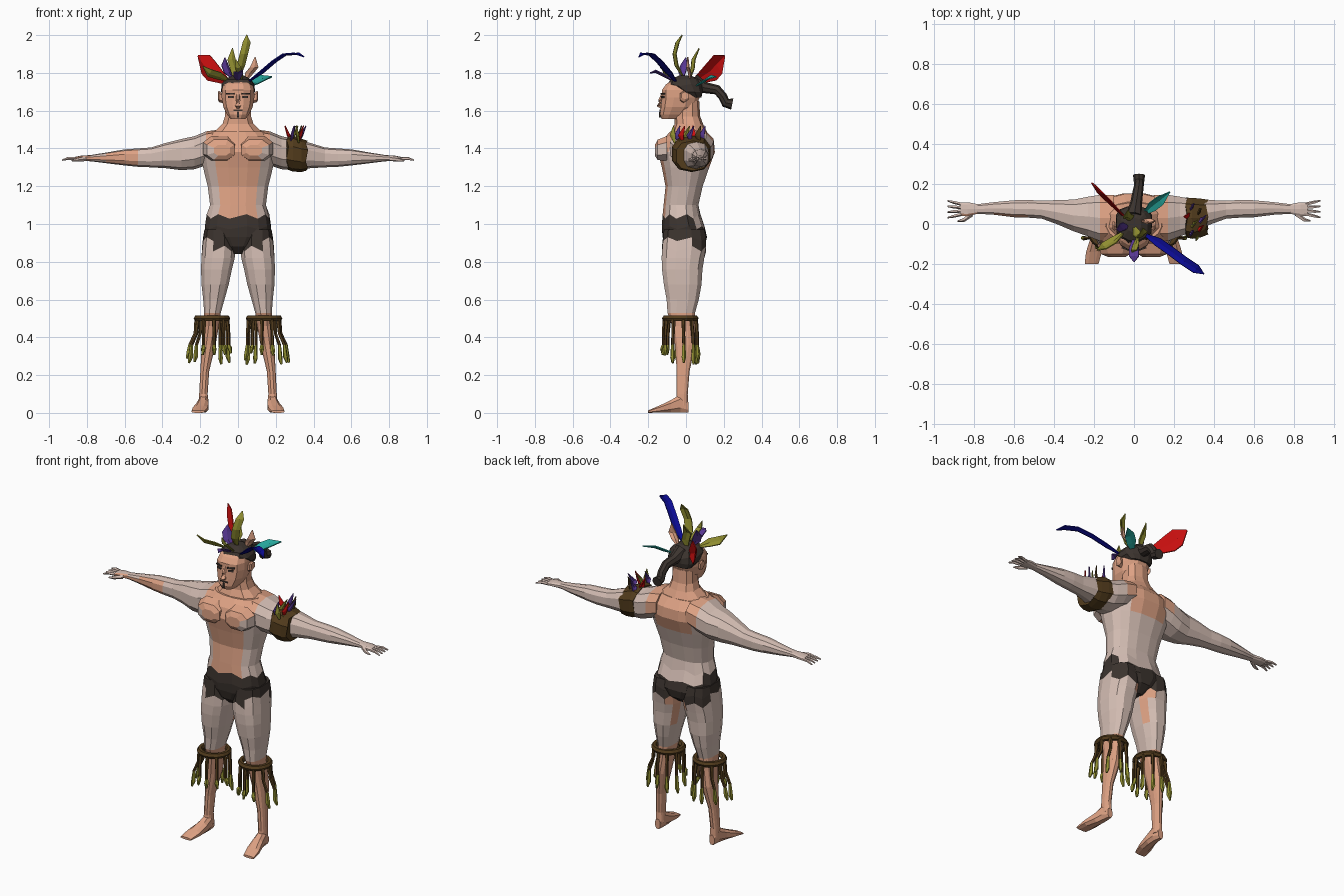
import bpy, bmesh, math, random
from mathutils import Vector

random.seed(4)
if "Cube" in bpy.data.objects:
    bpy.data.objects.remove(bpy.data.objects["Cube"])

COLOURS = {
    "pale_skin": (.67, .52, .46), "tan_skin": (.73, .36, .23), "dark_cloth": (.045, .034, .028),
    "brown_leather": (.085, .045, .012), "olive": (.28, .27, .03), "blue": (.003, .003, .27),
    "red": (.6, .005, .005), "purple": (.1, .04, .3), "teal": (.02, .38, .33),
}
MATS = {}
for key, rgb in COLOURS.items():
    m = bpy.data.materials.new(key)
    m.use_nodes = True
    m.diffuse_color = (*rgb, 1)
    m.node_tree.nodes["Principled BSDF"].inputs["Base Color"].default_value = (*rgb, 1)
    MATS[key] = m


def finish(name, bm, rule):
    """Make an object; rule is a colour name or a function of the face centre."""
    bmesh.ops.recalc_face_normals(bm, faces=bm.faces[:])
    me = bpy.data.meshes.new(name)
    slots = []
    for f in bm.faces:
        colour = rule(f.calc_center_median()) if callable(rule) else rule
        if colour not in slots:
            slots.append(colour)
            me.materials.append(MATS[colour])
        f.material_index = slots.index(colour)
    bm.to_mesh(me)
    bm.free()
    ob = bpy.data.objects.new(name, me)
    bpy.context.collection.objects.link(ob)
    return ob


def skin_rings(name, rings, rule):
    """Bridge rings of points into a closed skin."""
    bm = bmesh.new()
    loops = [[bm.verts.new(p) for p in r] for r in rings]
    n = len(loops[0])
    for a, b in zip(loops, loops[1:]):
        for i in range(n):
            j = (i + 1) % n
            bm.faces.new((a[i], a[j], b[j], b[i]))
    bm.faces.new(loops[0])
    bm.faces.new(loops[-1])
    return finish(name, bm, rule)


def loft(name, sections, rule, axis="z", side=1, n=12, jag={}):
    """Sections are (position, a0, a1, b0, b1): rounded boxes across an axis."""
    rings = []
    for k, (t, a0, a1, b0, b1) in enumerate(sections):
        ring = []
        for i in range(n):
            ang = 2 * math.pi * (i + .5) / n
            c, s = math.cos(ang), math.sin(ang)
            a = (a0 + a1) / 2 + (a1 - a0) / 2 * math.copysign(abs(c) ** .8, c)
            b = (b0 + b1) / 2 + (b1 - b0) / 2 * math.copysign(abs(s) ** .8, s)
            q = t + jag.get(k, 0) * (-1) ** i
            x, y, z = {"z": (a, b, q), "x": (q, a, b), "y": (a, q, b)}[axis]
            ring.append((x * side, y, z))
        rings.append(ring)
    return skin_rings(name, rings, rule)


def tube(name, pts, radii, rule, n=6):
    pts = [Vector(p) for p in pts]
    rings = []
    for k, p in enumerate(pts):
        d = pts[min(k + 1, len(pts) - 1)] - pts[max(k - 1, 0)]
        q = d.to_track_quat("Z", "Y")
        rings.append([p + q @ Vector((math.cos(a), math.sin(a), 0)) * radii[k]
                      for a in (2 * math.pi * i / n for i in range(n))])
    return skin_rings(name, rings, rule)


def feather(name, pts, width, across, colour):
    """A ridged blade that follows the points and narrows at both ends."""
    bm = bmesh.new()
    pts = [Vector(p) for p in pts]
    across = Vector(across).normalized()
    last, rows = len(pts) - 1, []
    for k, p in enumerate(pts):
        w = width / 2 * (.25 if k == 0 else .06 if k == last else 1)
        d = pts[min(k + 1, last)] - pts[max(k - 1, 0)]
        ridge = across.cross(d).normalized() * w * .3
        rows.append([bm.verts.new(v) for v in (p - across * w, p + ridge, p + across * w)])
    for a, b in zip(rows, rows[1:]):
        for i in (0, 1):
            bm.faces.new((a[i], a[i + 1], b[i + 1], b[i]))
    ob = finish(name, bm, colour)
    mod = ob.modifiers.new("thickness", "SOLIDIFY")
    mod.thickness = .006
    mod.offset = 0


def plate(name, centre, size, turn, colour):
    bpy.ops.mesh.primitive_cube_add(size=1, location=centre, rotation=(0, 0, turn))
    ob = bpy.context.object
    ob.name, ob.scale = name, size
    ob.data.materials.append(MATS[colour])


# Torso with trunks
def torso_colour(c):
    x = abs(c.x)
    if c.z < (1.04 if c.y < .04 else 1.0):
        return "dark_cloth"
    front = c.y < 0 and x < (.1 if c.z > 1.25 else .085)
    back = c.y > 0 and x < .11 and c.z > 1.25
    return "tan_skin" if front or back or (c.z > 1.4 and x < .17) else "pale_skin"


torso = [(.84, .04, -.07, .05), (.88, .1, -.11, .1), (.93, .17, -.125, .113), (.98, .178, -.13, .1),
         (1.04, .168, -.125, .078), (1.1, .15, -.12, .067), (1.2, .163, -.11, .09),
         (1.3, .188, -.13, .125), (1.38, .2, -.15, .155), (1.44, .19, -.13, .15), (1.49, .14, -.085, .11)]
loft("torso", [(z, -r, r, a, b) for z, r, a, b in torso], torso_colour, n=16, jag={3: .008, 4: .012})
loft("neck", [(1.42, -.2, .2, -.09, .13), (1.48, -.14, .14, -.08, .115), (1.53, -.085, .085, -.06, .09),
              (1.57, -.072, .072, -.06, .075), (1.65, -.07, .07, -.05, .07)], "tan_skin", n=10)


# Limbs
def leg_colour(c):
    x = abs(c.x)
    if c.z > .9 or (c.z > .86 and (x < .11 or c.y > .04)):
        return "dark_cloth"
    return "tan_skin" if c.z < .52 or (x < .06 and c.y > 0) else "pale_skin"


def arm_colour(c):
    tan = (c.x < -.5 and c.y < .05) or (abs(c.x) < .15 and c.z > 1.4)
    return "tan_skin" if tan else "pale_skin"


def strip_colour(c):
    return "brown_leather" if c.z > .37 else "olive"


for side, word in ((1, "left"), (-1, "right")):
    loft(word + "_leg", [
        (.97, .03, .18, -.12, .1), (.92, .015, .187, -.125, .11), (.87, .012, .192, -.13, .11),
        (.82, .015, .196, -.132, .1), (.76, .03, .198, -.13, .09), (.68, .047, .195, -.12, .085),
        (.6, .07, .186, -.105, .07), (.53, .09, .18, -.1, .05), (.46, .1, .182, -.075, .048),
        (.36, .118, .193, -.06, .05), (.22, .152, .2, -.05, .02), (.1, .16, .206, -.05, .01),
        (.04, .155, .206, -.055, .012)], leg_colour, side=side, jag={1: .01, 2: .015})
    loft(word + "_foot", [
        (.012, .165, .2, 0, .06), (-.03, .155, .21, 0, .1), (-.08, .153, .222, 0, .07),
        (-.14, .158, .242, 0, .04), (-.2, .175, .248, 0, .014)], "tan_skin", "y", side, 8)
    loft(word + "_arm", [
        (.1, -.09, .15, 1.34, 1.5), (.17, -.09, .15, 1.31, 1.49), (.23, -.065, .14, 1.29, 1.465),
        (.3, -.04, .125, 1.285, 1.45), (.38, -.005, .122, 1.295, 1.43), (.46, .025, .118, 1.3, 1.405),
        (.53, .03, .122, 1.303, 1.4), (.6, .032, .12, 1.31, 1.395), (.7, .045, .11, 1.322, 1.378),
        (.78, .05, .1, 1.332, 1.365), (.83, .038, .11, 1.334, 1.362), (.865, .04, .108, 1.334, 1.355)],
        arm_colour, "x", side, 10)
    loft(word + "_chest_muscle", [
        (-.165, .04, .13, 1.36, 1.42), (-.15, .015, .17, 1.335, 1.45), (-.1, .005, .19, 1.33, 1.47)],
        lambda c: "tan_skin" if abs(c.x) < .1 or c.z > 1.41 else "pale_skin", "y", side, 8)
    # Fingers and thumb
    for i in range(4):
        y = .05 + .016 * i
        spread = (i - 1.5) * .012
        tube(f"{word}_finger", [(side * .855, y, 1.345), (side * .9, y + spread * .6, 1.347),
                                (side * .93, y + spread, 1.338)], (.009, .008, .004), "pale_skin", 5)
    tube(word + "_thumb", [(side * .81, .05, 1.345), (side * .85, .02, 1.34), (side * .88, .015, 1.335)],
         (.013, .01, .004), "pale_skin", 5)
    # Knee ring with hanging strips
    cx, cy = side * .138, -.03
    bpy.ops.mesh.primitive_torus_add(location=(cx, cy, .5), major_radius=.08, minor_radius=.017,
                                     major_segments=16, minor_segments=6)
    bpy.context.object.name = word + "_knee_ring"
    bpy.context.object.data.materials.append(MATS["brown_leather"])
    for i in range(10):
        a = 2 * math.pi * (i + .3) / 10
        dx, dy = side * math.cos(a), math.sin(a)
        low = random.uniform(.25, .32)
        flare = .125 if dx * side > .5 else .095
        path = [(cx + dx * r, cy + dy * min(r, .095), z)
                for r, z in ((.082, .5), (.09, .42), (flare * .95, .36), (flare, low + .03), (flare * 1.08, low))]
        tube(word + "_knee_strip", path, (.012, .009, .009, .013, .006), strip_colour, 5)
    # Ears, eyes and brows
    loft(word + "_ear", [(.08, -.03, 0, 1.64, 1.69), (.1, -.035, .015, 1.645, 1.705),
                         (.107, -.025, .015, 1.66, 1.7)], "tan_skin", "x", side, 6)
    plate(word + "_eye", (side * .038, -.123, 1.672), (.03, .009, .01), side * .35, "dark_cloth")
    plate(word + "_brow", (side * .04, -.124, 1.69), (.045, .009, .008), side * .35, "dark_cloth")

# Head
loft("head", [(1.555, -.04, .04, -.13, -.03), (1.58, -.06, .06, -.14, .02), (1.62, -.08, .08, -.135, .055),
              (1.67, -.089, .089, -.13, .075), (1.71, -.088, .088, -.13, .08), (1.74, -.08, .08, -.108, .075),
              (1.765, -.05, .05, -.07, .05)], "tan_skin")
tube("nose", [(0, -.122, 1.69), (0, -.136, 1.655), (0, -.142, 1.628), (0, -.125, 1.618)],
     (.008, .012, .016, .012), "tan_skin")
plate("mouth", (0, -.135, 1.603), (.05, .009, .007), 0, "dark_cloth")
plate("chin_stripe", (0, -.138, 1.58), (.008, .009, .03), 0, "dark_cloth")
loft("hair", [(1.67, -.07, .07, .01, .083), (1.7, -.092, .092, -.045, .09), (1.735, -.09, .09, -.1, .09),
              (1.765, -.07, .07, -.085, .07), (1.785, -.035, .035, -.04, .03)], "dark_cloth", jag={2: .006})
tube("ponytail", [(0, .04, 1.75), (.01, .1, 1.722), (.02, .165, 1.71), (.025, .195, 1.675),
                  (.025, .21, 1.642), (.025, .245, 1.635)], (.045, .03, .026, .024, .026, .03), "dark_cloth", 8)

# Head feathers
feather("red_feather", [(-.05, .04, 1.75), (-.14, .14, 1.81), (-.17, .17, 1.845), (-.21, .205, 1.89)],
        .115, (.4, -.4, 1), "red")
feather("blue_feather", [(.05, -.05, 1.75), (.12, -.09, 1.8), (.19, -.14, 1.86), (.25, -.185, 1.9),
                         (.31, -.225, 1.905), (.35, -.25, 1.885)], .045, (.6, .8, 0), "blue")
feather("teal_feather", [(.05, .05, 1.73), (.09, .085, 1.755), (.13, .115, 1.775), (.18, .16, 1.78)],
        .055, (-.5, .6, .4), "teal")
feather("tall_olive_feather", [(0, -.01, 1.77), (.015, -.05, 1.84), (.03, -.06, 1.9), (.045, -.045, 1.96),
                               (.045, -.02, 2)], .045, (1, .4, 0), "olive")
feather("short_olive_feather", [(-.02, .02, 1.77), (-.02, .035, 1.82), (-.035, .04, 1.87), (-.03, .07, 1.93)],
        .045, (1, .4, 0), "olive")
feather("side_olive_feather", [(-.05, -.04, 1.76), (-.1, -.08, 1.785), (-.15, -.11, 1.8), (-.185, -.13, 1.835)],
        .05, (.4, -.5, .6), "olive")
feather("front_olive_feather", [(.02, -.06, 1.76), (.01, -.1, 1.8), (.0, -.13, 1.83), (-.01, -.14, 1.87)],
        .03, (1, 0, 0), "olive")
feather("front_purple_feather", [(0, -.07, 1.76), (0, -.12, 1.79), (0, -.16, 1.81), (0, -.19, 1.8)],
        .05, (1, 0, .2), "purple")
feather("side_purple_feather", [(-.03, -.02, 1.77), (-.055, -.02, 1.8), (-.07, -.01, 1.84), (-.07, 0, 1.88)],
        .05, (.7, .7, 0), "purple")
feather("tan_feather", [(.04, .02, 1.76), (.06, .02, 1.8), (.085, .01, 1.83), (.09, .01, 1.885)],
        .045, (1, .3, 0), "tan_skin")

# Arm band and its feathers
loft("arm_band", [(.262, -.07, .135, 1.29, 1.462), (.29, -.078, .135, 1.278, 1.468),
                  (.335, -.07, .13, 1.275, 1.452), (.365, -.055, .125, 1.282, 1.44)],
     "brown_leather", "x", 1, 10, {0: .006, 3: .006})
tufts = ("olive", "purple", "red", "olive", "purple", "red", "brown_leather", "purple")
for i, colour in enumerate(tufts):
    y = -.06 + .022 * i
    x, lean = .3 + .02 * (-1) ** i, random.uniform(-.04, .05)
    feather("arm_feather", [(x, y, 1.43), (x + lean * .4, y - .01, 1.47), (x + lean, y + lean * .4, 1.52)],
            .032, (.5, 1, 0), colour)
